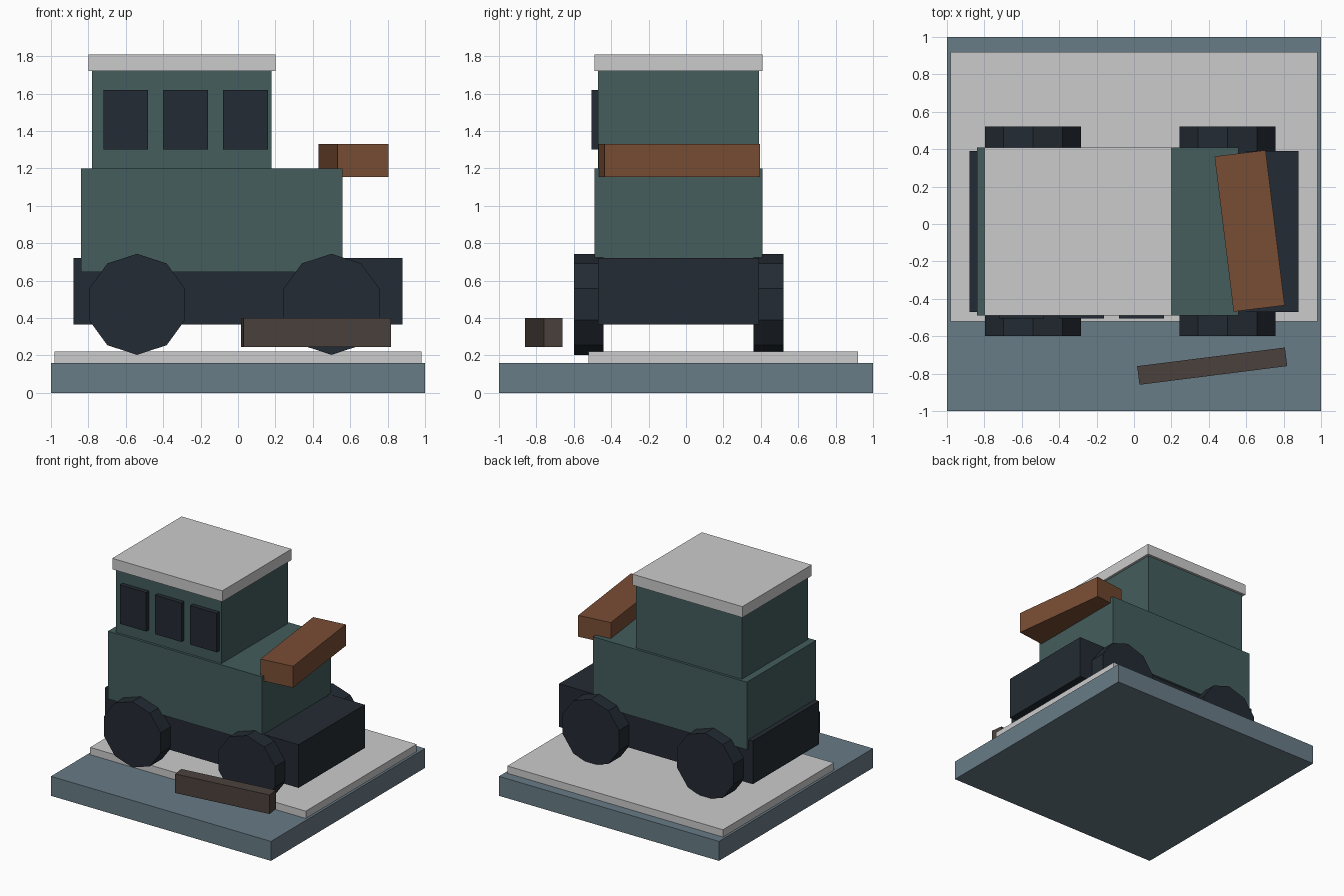
import bpy, math

if "Cube" in bpy.data.objects:
    bpy.data.objects.remove(bpy.data.objects["Cube"])


def material(name, rgb):
    m = bpy.data.materials.new(name)
    m.diffuse_color = (*rgb, 1)
    m.use_nodes = True
    m.node_tree.nodes["Principled BSDF"].inputs["Base Color"].default_value = m.diffuse_color
    return m


teal = material("teal_paint", (0.056, 0.109, 0.107))
dark = material("dark_metal", (0.017, 0.024, 0.033))
blue = material("blue_grey", (0.14, 0.20, 0.24))
rust = material("rust", (0.19, 0.075, 0.034))
brown = material("dull_brown", (0.07, 0.053, 0.045))


def finish(name, mat):
    ob = bpy.context.object
    ob.name = name
    if mat:
        ob.data.materials.append(mat)
    return ob


def box(name, centre, size, mat=None, turn=0):
    bpy.ops.mesh.primitive_cube_add(size=1, location=centre,
                                    rotation=(0, 0, math.radians(turn)))
    bpy.context.object.scale = size
    return finish(name, mat)


def span(name, x, y, z, mat=None):
    """Box given by its (min, max) along each axis."""
    axes = (x, y, z)
    return box(name, [(a + b) / 2 for a, b in axes], [b - a for a, b in axes], mat)


# Ground plinth and pale slab
span("plinth", (-1, 1), (-1, 1), (0, 0.16), blue)
span("slab", (-0.98, 0.98), (-0.52, 0.92), (0.16, 0.22))

# Vehicle hull, cab and roof
span("chassis", (-0.88, 0.88), (-0.47, 0.39), (0.365, 0.72), dark)
span("body", (-0.84, 0.56), (-0.49, 0.41), (0.645, 1.20), teal)
span("cab", (-0.78, 0.18), (-0.47, 0.39), (1.20, 1.72), teal)
span("roof", (-0.80, 0.20), (-0.49, 0.41), (1.72, 1.81))

# Row of windows, on the front side only
for i in range(3):
    x = -0.72 + 0.32 * i
    span(f"window_{i + 1}", (x, x + 0.24), (-0.506, -0.46), (1.30, 1.62), dark)

# Ten-sided wheels, vertex pointing up
for x, end in ((-0.54, "left"), (0.50, "right")):
    for y, side in ((-0.52, "front"), (0.44, "back")):
        bpy.ops.mesh.primitive_cylinder_add(vertices=10, radius=0.27, depth=0.16,
                                            location=(x, y, 0.473),
                                            rotation=(math.pi / 2, 0, 0))
        finish(f"wheel_{side}_{end}", dark)

# Loose skewed beam on the bonnet and plank beside the wheels
box("bonnet_beam", (0.618, -0.037, 1.243), (0.275, 0.836, 0.176), rust, 7)
box("loose_plank", (0.418, -0.76, 0.323), (0.796, 0.10, 0.156), brown, 7.2)
